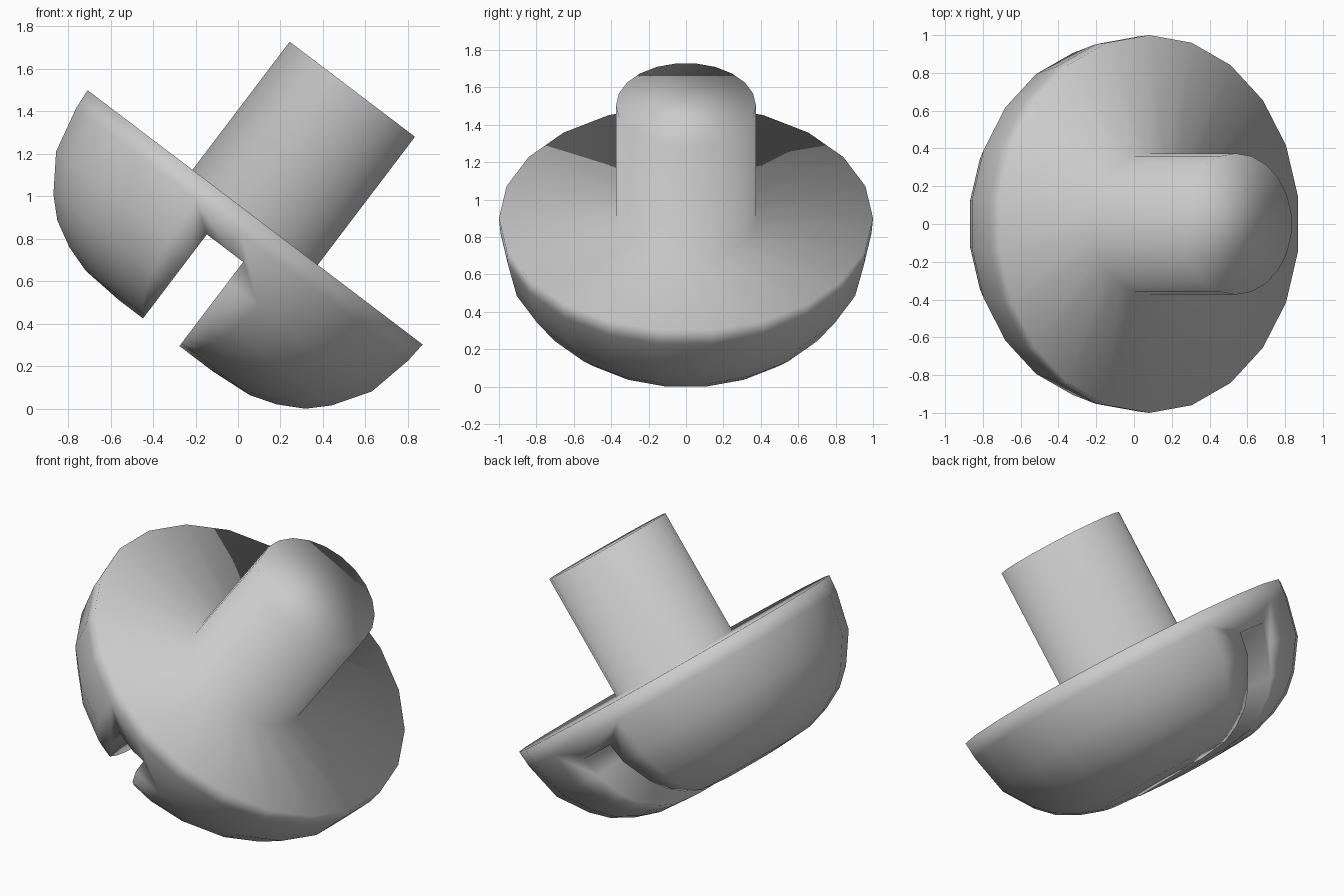
import bpy, bmesh, math
from mathutils import Matrix

if "Cube" in bpy.data.objects:
    bpy.data.objects.remove(bpy.data.objects["Cube"])

SIDES = 22
TILT = math.radians(37.2)

# Half profile (radius, height): shaft end, shaft, flat underside, domed head
profile = [(0, 0.757), (0.374, 0.757), (0.374, 0), (1.0, 0), (0.992, -0.10),
           (0.943, -0.32), (0.83, -0.488), (0.74, -0.575), (0.617, -0.641),
           (0.49, -0.682), (0.28, -0.698), (0, -0.70)]


def make_object(name, bm):
    bmesh.ops.recalc_face_normals(bm, faces=bm.faces)
    mesh = bpy.data.meshes.new(name)
    bm.to_mesh(mesh)
    bm.free()
    obj = bpy.data.objects.new(name, mesh)
    bpy.context.collection.objects.link(obj)
    return obj


# Head and shaft turned as one piece
bm = bmesh.new()
rings = []
for r, z in profile:
    if r == 0:
        rings.append([bm.verts.new((0, 0, z))])
    else:
        rings.append([bm.verts.new((r * math.cos(a), r * math.sin(a), z))
                      for a in (2 * math.pi * (i + 0.5) / SIDES for i in range(SIDES))])
bm.faces.new(rings[1])
bm.faces.new(rings[-2])
for upper, lower in zip(rings[1:-2], rings[2:-1]):
    for i in range(SIDES):
        j = (i + 1) % SIDES
        bm.faces.new((upper[i], upper[j], lower[j], lower[i]))
for pole in (rings[0][0], rings[-1][0]):
    bm.verts.remove(pole)
screw = make_object("screw", bm)

# Driver slot across the head
bm = bmesh.new()
bmesh.ops.create_cube(bm, size=1, matrix=Matrix.Translation((-0.025, 0, -0.601))
                      @ Matrix.Diagonal((0.215, 2.6, 0.8, 1)))
cutter = make_object("slot_cutter", bm)
cutter.hide_render = True
cut = screw.modifiers.new("slot", 'BOOLEAN')
cut.operation = 'DIFFERENCE'
cut.solver = 'EXACT'
cut.object = cutter
bpy.context.view_layer.objects.active = screw
screw.select_set(True)
bpy.ops.object.modifier_apply(modifier="slot")
bpy.data.objects.remove(cutter)

# Soft shading everywhere, then tilt the screw and rest it on the ground
screw.data.shade_smooth()
screw.data.transform(Matrix.Rotation(TILT, 4, 'Y'))
xs = [v.co.x for v in screw.data.vertices]
low = min(v.co.z for v in screw.data.vertices)
screw.data.transform(Matrix.Translation((-(min(xs) + max(xs)) / 2, 0, -low)))
